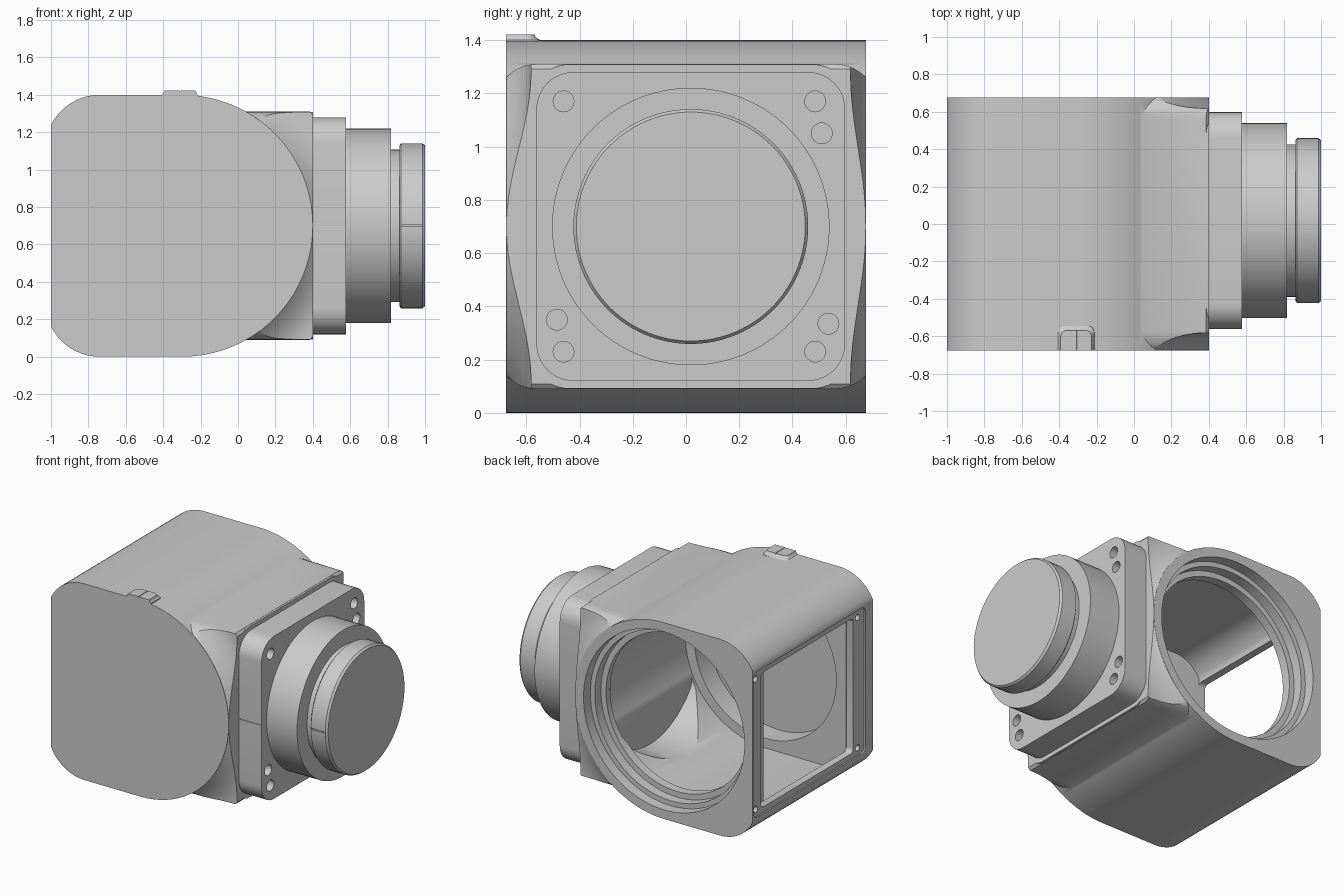
import bpy, bmesh, math

if "Cube" in bpy.data.objects:
    bpy.data.objects.remove(bpy.data.objects["Cube"], do_unlink=True)

metal = bpy.data.materials.new("plain grey metal")
metal.use_nodes = True
GREY = (0.6, 0.6, 0.6, 1)
metal.diffuse_color = GREY
metal.node_tree.nodes["Principled BSDF"].inputs["Base Color"].default_value = GREY

CZ = 0.7          # height of both shaft axes
CY = 0.018        # sideways offset of the output axis
BORE_X = -0.3     # centre of the large bore
HALF = 0.677      # half depth of the housing


def loft(name, rings):
    """Skin a list of equal-length rings and cap both ends."""
    bm = bmesh.new()
    rows = [[bm.verts.new(p) for p in ring] for ring in rings]
    n = len(rows[0])
    for a, b in zip(rows, rows[1:]):
        for i in range(n):
            j = (i + 1) % n
            bm.faces.new((a[i], a[j], b[j], b[i]))
    bm.faces.new(rows[0][::-1])
    bm.faces.new(rows[-1])
    bmesh.ops.remove_doubles(bm, verts=bm.verts, dist=1e-5)
    bmesh.ops.recalc_face_normals(bm, faces=bm.faces)
    mesh = bpy.data.meshes.new(name)
    bm.to_mesh(mesh)
    bm.free()
    mesh.materials.append(metal)
    obj = bpy.data.objects.new(name, mesh)
    bpy.context.collection.objects.link(obj)
    return obj


def along_x(pts, x):
    return [(x, u, v) for u, v in pts]


def along_y(pts, y):
    return [(u, y, v) for u, v in pts]


def prism(name, pts, place, a, b):
    return loft(name, [place(pts, a), place(pts, b)])


def arc(cx, cz, r, start, end, n):
    return [(cx + r * math.cos(math.radians(start + (end - start) * i / n)),
             cz + r * math.sin(math.radians(start + (end - start) * i / n)))
            for i in range(n + 1)]


def rounded(cu, cv, hu, hv, r, n=8):
    """Rounded rectangle outline."""
    pts = []
    for k, (su, sv) in enumerate([(1, 1), (-1, 1), (-1, -1), (1, -1)]):
        pts += arc(cu + su * (hu - r), cv + sv * (hv - r), r, 90 * k, 90 * k + 90, n)
    return pts


def disc(cu, cv, r, n=96):
    return arc(cu, cv, r, 0, 360, n)[:-1]


def combine(target, other, operation="DIFFERENCE"):
    mod = target.modifiers.new("join", "BOOLEAN")
    mod.operation = operation
    mod.solver = "EXACT"
    mod.object = other
    other.hide_render = True
    bpy.context.view_layer.objects.active = target
    bpy.ops.object.modifier_apply(modifier=mod.name)
    bpy.data.objects.remove(other, do_unlink=True)


def finish(obj):
    bpy.ops.object.select_all(action="DESELECT")
    obj.select_set(True)
    bpy.context.view_layer.objects.active = obj
    bpy.ops.object.shade_smooth_by_angle(angle=math.radians(32))


def housing_profile(inset):
    """Flat-backed outline with a large round nose."""
    r = 0.29 - inset
    return (arc(-0.74, 1.11, r, 153.7, 90, 10)
            + arc(BORE_X, CZ, 0.7 - inset, 90, -90, 64)
            + arc(-0.74, 0.29, r, -90, -153.7, 10))


# Square neck, flared outward to meet the round edges of the housing
def flare_rings(side):
    rings = []
    for i in range(13):
        t = i / 12
        k = (1 - t) ** 2.2
        y = side * HALF * k + (CY + side * 0.6) * (1 - k)
        rings.append(along_y(disc(BORE_X, CZ, 0.697 + 0.22 * t, 128), y))
    return rings


neck = loft("neck", flare_rings(-1) + flare_rings(1)[::-1])
combine(neck, prism("neck_block", rounded(0, CZ, 0.72, 0.61, 0.16, 10),
                    along_x, -0.1, 0.4), "INTERSECT")
core = prism("neck_core", rounded(CY, CZ, 0.597, 0.609, 0.14, 10), along_x, -0.1, 0.4)
combine(neck, core, "UNION")

# Main housing
housing = prism("housing", housing_profile(0), along_y, -HALF, HALF)
combine(housing, neck, "UNION")

# Hollow chamber and the pocket behind the neck
combine(housing, prism("chamber", housing_profile(0.07), along_y, -0.465, 0.465))
pocket = [(max(-0.465, min(0.465, u)) + CY, v) for u, v in disc(0, CZ, 0.57)]
combine(housing, prism("pocket", pocket, along_x, -0.3, 0.27))

# Stepped open bore at the back, blind bore at the front
for radius, y0, y1 in [(0.635, 0.6, 0.8), (0.6, 0.53, 0.7), (0.56, 0.4, 0.6),
                       (0.56, -0.62, -0.4)]:
    combine(housing, prism("bore", disc(BORE_X, CZ, radius), along_y, y0, y1))

# Side window with a shallow seat and small screw holes
seat = rounded(0.035, CZ, 0.63, 0.52, 0.04, 4)
combine(housing, prism("window_seat", seat, along_x, -1.1, -0.99))
window = rounded(0.05, CZ, 0.52, 0.48, 0.03, 4)
combine(housing, prism("window", window, along_x, -1.1, -0.937))
for y in (-0.52, 0.63):
    for z in (0.235, 1.165):
        combine(housing, prism("screw_hole", disc(y, z, 0.022, 16), along_x, -1.1, -0.96))
finish(housing)

# Small tab on top, flush with the front
tab = loft("top_tab", [
    [(x, max(y, -HALF), z) for x, y in rounded(-0.31, -0.64, hx, hy, 0.035, 5)]
    for z, hx, hy in [(1.38, 0.1, 0.1), (1.4, 0.097, 0.095), (1.406, 0.09, 0.082),
                      (1.414, 0.086, 0.074), (1.422, 0.083, 0.071)]])
notch = rounded(-0.31, 1.426, 0.004, 0.008, 0.001, 2)
combine(tab, prism("tab_notch", notch, along_y, -0.8, -0.5))
finish(tab)

# Bolted square flange
flange = prism("flange", rounded(CY, CZ, 0.58, 0.58, 0.14, 10), along_x, 0.39, 0.578)
for y, z in [(-0.46, 1.17), (0.485, 1.17), (0.51, 1.05), (-0.485, 0.35),
             (-0.46, 0.23), (0.485, 0.23), (0.535, 0.335)]:
    combine(flange, prism("bolt_hole", disc(y, z, 0.039, 24), along_x, 0.46, 0.7))
split = rounded(-0.57, CZ, 0.015, 0.004, 0.001, 2)
combine(flange, prism("flange_split", split, along_x, 0.41, 0.57))
finish(flange)

# Turned collar, groove and end cap
turned = [(0.57, 0.521), (0.818, 0.521), (0.818, 0.408), (0.864, 0.408),
          (0.864, 0.432), (0.872, 0.441), (0.986, 0.441), (1.0, 0.43)]
collar = loft("collar_and_cap", [along_x(disc(CY, CZ, r), x) for x, r in turned])
split = rounded(CY - 0.441, CZ, 0.012, 0.004, 0.001, 2)
combine(collar, prism("cap_split", split, along_x, 0.876, 0.982))
finish(collar)
